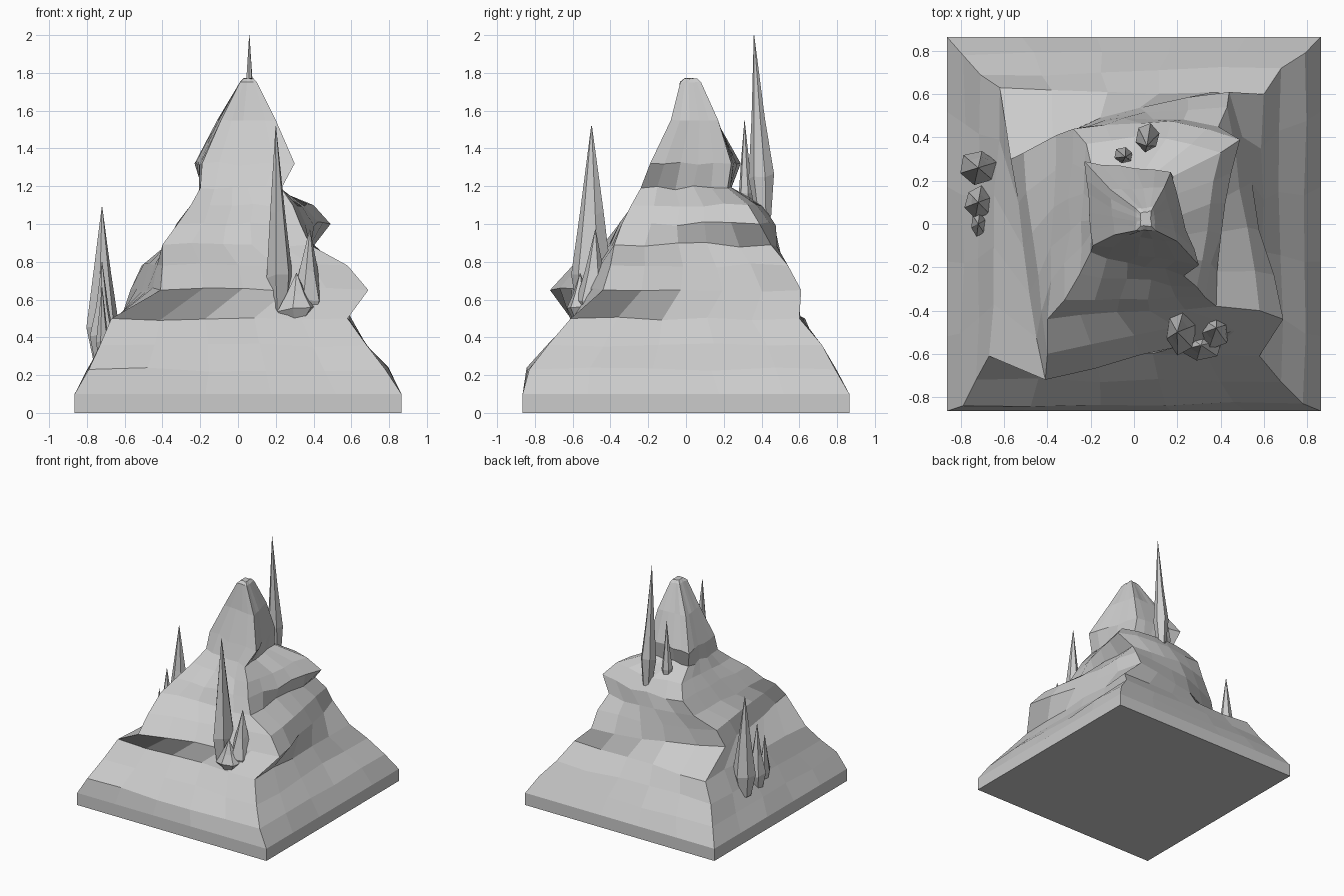
import bpy, random
from mathutils import Vector
from math import cos, sin, pi, tau

if "Cube" in bpy.data.objects:
    bpy.data.objects.remove(bpy.data.objects["Cube"])

random.seed(4)
SEG = 5   # facets along each side of the mountain


def make_object(name, verts, faces):
    mesh = bpy.data.meshes.new(name)
    mesh.from_pydata([tuple(v) for v in verts], [], faces)
    mesh.update()
    obj = bpy.data.objects.new(name, mesh)
    bpy.context.collection.objects.link(obj)
    return obj


def loft(name, rings):
    # join equal-sized rings with quads and cap both ends
    n = len(rings[0])
    verts = [v for r in rings for v in r]
    faces = [(k * n + i, k * n + (i + 1) % n, (k + 1) * n + (i + 1) % n, (k + 1) * n + i)
             for k in range(len(rings) - 1) for i in range(n)]
    faces.append(tuple(reversed(range(n))))
    faces.append(tuple(range(len(verts) - n, len(verts))))
    return make_object(name, verts, faces)


def contour(z, corners, rough, back_bulge=0):
    # four-cornered outline with slightly broken sides; the back side may bow out
    ring = []
    for i in range(4):
        a, b = Vector(corners[i]), Vector(corners[(i + 1) % 4])
        for s in range(SEG):
            p = a.lerp(b, s / SEG)
            if i == 2:
                p.y += back_bulge * sin(pi * s / SEG)
            j = rough if s else 0
            ring.append((p.x + random.uniform(-j, j), p.y + random.uniform(-j, j),
                         z + random.uniform(-j, j)))
    return ring


# mountain: height, then front-left, front-right, back-right, back-left corners
B = 0.865
base = [(-B, -B), (B, -B), (B, B), (-B, B)]
tiers = [
    (0.23, (-.79, -.84), (.78, -.83), (.79, .79), (-.79, .78)),
    (0.36, (-.73, -.72), (.68, -.73), (.68, .72), (-.71, .69)),
    (0.50, (-.67, -.61), (.58, -.61), (.60, .60), (-.62, .63)),
    (0.65, (-.41, -.72), (.69, -.44), (.44, .61), (-.57, .30)),
    (0.78, (-.40, -.60), (.58, -.40), (.43, .54), (-.51, .33)),
    (0.89, (-.40, -.44), (.38, -.38), (.39, .45), (-.36, .41)),
    (1.00, (-.32, -.35), (.33, -.34), (.49, .39), (-.28, .44)),
    (1.10, (-.25, -.23), (.29, -.29), (.40, .33), (-.22, .37)),
    (1.19, (-.20, -.13), (.23, -.24), (.18, .22), (-.19, .24)),
    (1.32, (-.19, -.10), (.30, -.19), (.17, .24), (-.23, .29)),
    (1.55, (-.09, -.05), (.20, -.08), (.14, .17), (-.11, .16)),
    (1.75, (.01, -.03), (.10, -.03), (.09, .08), (.01, .07)),
    (1.77, (.03, -.01), (.08, -.01), (.08, .06), (.03, .05)),
]
rings = [contour(0, base, 0), contour(0.1, base, 0)]
for z, *corners in tiers:
    bulge = 0.06 if 0.6 < z < 1.15 else 0
    rings.append(contour(z, corners, 0.003 if z > 1.5 else 0.012, bulge))
loft("mountain", rings)


def crystal(name, x, y, z, rx, ry, height, tip=(0, 0)):
    # six-sided shard: narrow foot, belly, long taper to a point
    rings = []
    for t, f in ((0, .6), (.22, 1), (.55, .56), (1, .02)):
        ring = []
        for i in range(6):
            a = tau * (i + .3) / 6
            k = f * random.uniform(.9, 1.08)
            ring.append((x + tip[0] * t + rx * k * cos(a),
                         y + tip[1] * t + ry * k * sin(a),
                         z + height * t + (random.uniform(-.02, .02) if 0 < t < 1 else 0)))
        rings.append(ring)
    return loft(name, rings)


# front shards
crystal("front_crystal_tall", .22, -.50, .49, .075, .11, 1.03, (-.02, 0))
crystal("front_crystal_right", .36, -.49, .50, .085, .09, .47, (.02, .01))
crystal("front_crystal_low", .31, -.56, .50, .1, .075, .24)
# left shards
crystal("left_crystal_tall", -.72, .26, .28, .09, .085, .81)
crystal("left_crystal_mid", -.72, .10, .28, .065, .075, .52)
crystal("left_crystal_small", -.72, .00, .30, .035, .06, .37)
# summit shards
crystal("summit_crystal_tall", .065, .41, 1.04, .056, .065, .96, (-.005, -.05))
crystal("summit_crystal_small", -.05, .32, 1.05, .045, .04, .50, (.01, -.01))
